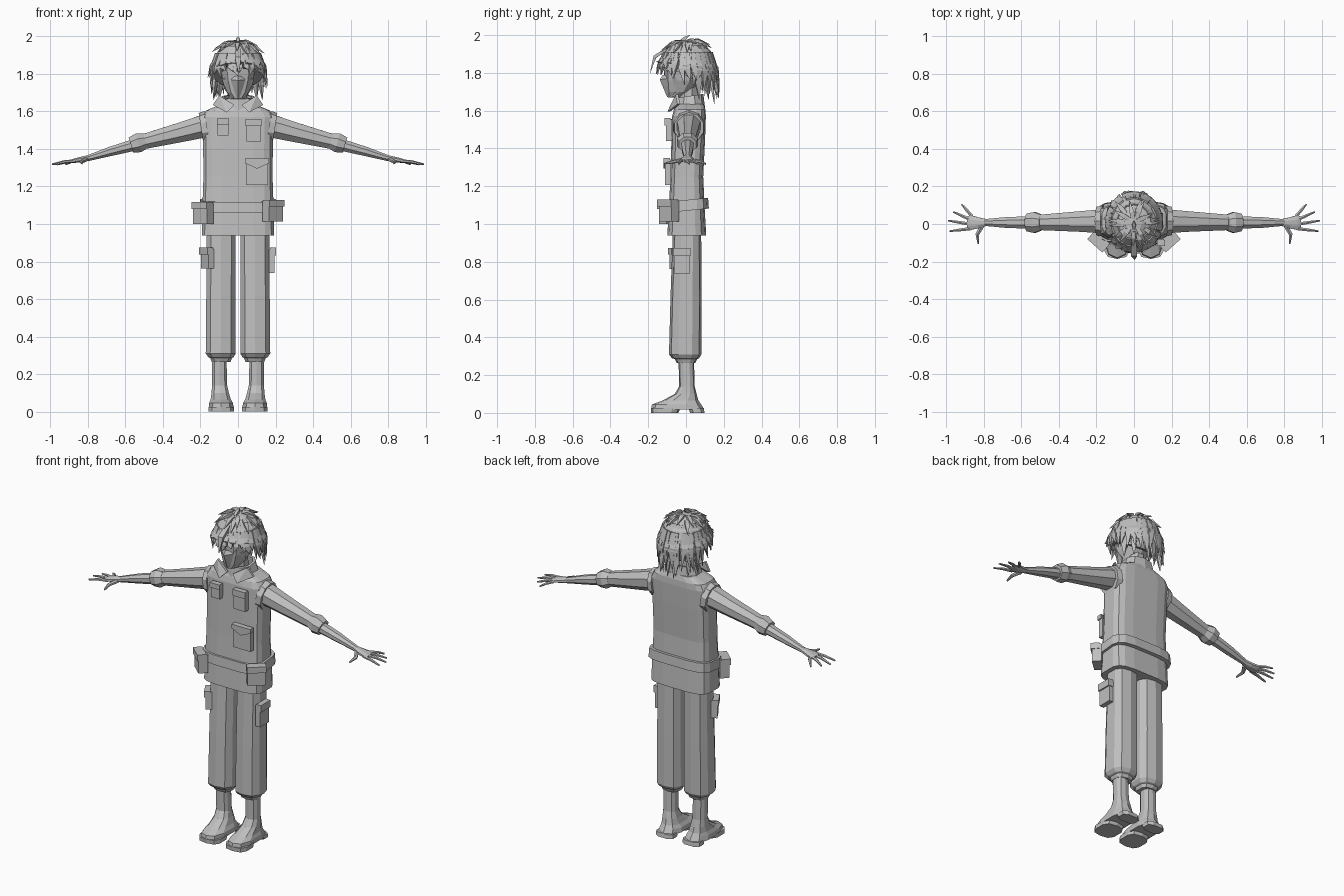
import bpy, bmesh, math, random
from mathutils import Vector as V, Matrix as M

if "Cube" in bpy.data.objects:
    bpy.data.objects.remove(bpy.data.objects["Cube"])

random.seed(4)
grey = bpy.data.materials.new("plain grey")
grey.diffuse_color = (0.52, 0.52, 0.52, 1)
grey.use_nodes = True
grey.node_tree.nodes["Principled BSDF"].inputs["Base Color"].default_value = grey.diffuse_color


def finish(bm, name):
    bmesh.ops.recalc_face_normals(bm, faces=bm.faces[:])
    me = bpy.data.meshes.new(name)
    bm.to_mesh(me)
    bm.free()
    me.materials.append(grey)
    ob = bpy.data.objects.new(name, me)
    bpy.context.collection.objects.link(ob)


def oval(c, u, v, n, p=2.0):
    """Superellipse ring around c spanned by half-axes u and v."""
    pts = []
    for i in range(n):
        a = 2 * math.pi * (i + 0.5) / n
        k = [math.copysign(abs(f) ** (2 / p), f) for f in (math.cos(a), math.sin(a))]
        pts.append(V(c) + V(u) * k[0] + V(v) * k[1])
    return pts


def loft(bm, rings, caps=True):
    vs = [[bm.verts.new(p) for p in r] for r in rings]
    n = len(vs[0])
    for a, b in zip(vs, vs[1:]):
        for i in range(n):
            bm.faces.new((a[i], a[(i + 1) % n], b[(i + 1) % n], b[i]))
    if caps:
        bm.faces.new(vs[0])
        bm.faces.new(vs[-1])


def column(bm, rows, n, p=2.0, tilt=0.0, caps=True):
    """Upright loft, rows are (z, cx, half x, front y, back y)."""
    rings = []
    for z, cx, hx, y0, y1 in rows:
        r = oval((cx, (y0 + y1) / 2, z), (hx, 0, 0), (0, (y1 - y0) / 2, 0), n, p)
        rings.append([q + V((0, 0, tilt * q.y)) for q in r])
    loft(bm, rings, caps)


def tube(bm, path, radii, n, ref=(0, 0, 1)):
    """Loft along a path, radii are (across, along ref)."""
    path = [V(p) for p in path]
    rings = []
    for i, p in enumerate(path):
        t = (path[min(i + 1, len(path) - 1)] - path[max(i - 1, 0)]).normalized()
        u = V(ref).cross(t).normalized()
        rings.append(oval(p, u * radii[i][0], t.cross(u) * radii[i][1], n))
    loft(bm, rings)


def hull(bm, pts):
    bmesh.ops.convex_hull(bm, input=[bm.verts.new(p) for p in pts])


def pocket(name, c, size, deg=0, tri=False):
    """Box with a flap; its face looks along -y before turning by deg."""
    bm = bmesh.new()
    w, d, h = size
    m = M.Translation(c) @ M.Rotation(math.radians(deg), 4, 'Z')
    bmesh.ops.create_cube(bm, size=1, matrix=m @ M.Diagonal((w, d, h, 1)))
    W, f, top = w * 0.54, -d / 2 - 0.008, h / 2 + 0.006
    low = [(0, 0.02)] if tri else [(-W, h * 0.22), (W, h * 0.22)]
    prof = [(-W, top), (W, top)] + low
    if tri:
        prof += [(-W, h * 0.36), (W, h * 0.36)]
    hull(bm, [m @ V((x, y, z)) for x, z in prof for y in (f, d * 0.3)])
    finish(bm, name)


# Vest with flared hem
bm = bmesh.new()
column(bm, [(0.94, 0, .195, -.10, .108), (1.08, 0, .192, -.092, .10), (1.25, 0, .186, -.083, .092),
            (1.45, 0, .188, -.078, .102), (1.57, 0, .192, -.074, .106), (1.605, 0, .172, -.065, .104),
            (1.635, 0, .10, -.05, .095)], 16, 4)
finish(bm, "vest")

# Belt, rising towards the back
bm = bmesh.new()
column(bm, [(1.07, 0, .207, -.104, .122), (1.127, 0, .203, -.10, .118)], 16, 4, tilt=0.1)
finish(bm, "belt")

# Neck and stand-up collar with two points
bm = bmesh.new()
column(bm, [(1.58, 0, .052, -.04, .07), (1.76, 0, .05, -.04, .06)], 8)
finish(bm, "neck")
bm = bmesh.new()
column(bm, [(1.605, 0, .115, -.065, .10), (1.675, 0, .09, -.058, .092), (1.675, 0, .075, -.045, .08),
            (1.605, 0, .09, -.05, .085)], 10, 2.4, tilt=0.15, caps=False)
finish(bm, "collar")
for s, side in ((1, "left"), (-1, "right")):
    bm = bmesh.new()
    hull(bm, [(s * x, y + d, z) for x, y, z in ((.135, -.045, 1.635), (.10, -.055, 1.685), (.02, -.08, 1.635),
                                              (.06, -.098, 1.595)) for d in (0, .014)])
    finish(bm, side + "_collar_point")

    # Trouser leg with drawn-in hem
    bm = bmesh.new()
    column(bm, [(.265, s * .09, .052, -.05, .05), (.285, s * .09, .06, -.06, .06), (.29, s * .091, .07, -.075, .07),
                (.31, s * .092, .083, -.09, .082), (.62, s * .091, .081, -.082, .083),
                (1.0, s * .089, .08, -.068, .08)], 10, 2.7)
    finish(bm, side + "_trouser_leg")

    # Boot with ankle shaft, front sole and heel
    bm = bmesh.new()
    column(bm, [(.018, s * .09, .069, -.186, .097), (.045, s * .09, .066, -.18, .08), (.065, s * .092, .056, -.125, .066),
                (.10, s * .095, .048, -.06, .056), (.14, s * .098, .042, -.036, .046),
                (.29, s * .10, .04, -.04, .042)], 10, 2.6)
    column(bm, [(0, s * .09, .07, -.184, -.04), (.025, s * .09, .07, -.186, -.03)], 10, 3)
    column(bm, [(0, s * .09, .06, .02, .10), (.025, s * .09, .06, .01, .097)], 8, 3)
    finish(bm, side + "_boot")

    # Sleeve, armhole trim, rolled cuff, forearm
    bm = bmesh.new()
    tube(bm, [(s * .15, .015, 1.53), (s * .30, .013, 1.49), (s * .52, .008, 1.435)],
         [(.07, .068), (.058, .057), (.043, .042)], 8)
    finish(bm, side + "_sleeve")
    bm = bmesh.new()
    tube(bm, [(s * .165, .016, 1.515), (s * .197, .016, 1.51)], [(.086, .088), (.08, .082)], 10)
    finish(bm, side + "_armhole_trim")
    bm = bmesh.new()
    tube(bm, [(s * .495, .008, 1.442), (s * .53, .008, 1.433), (s * .57, .008, 1.42)],
         [(.046, .044), (.06, .056), (.05, .046)], 8)
    finish(bm, side + "_cuff")
    bm = bmesh.new()
    tube(bm, [(s * .55, .008, 1.422), (s * .68, .008, 1.387), (s * .80, .008, 1.351)],
         [(.036, .034), (.031, .027), (.019, .017)], 8)
    finish(bm, side + "_forearm")

    # Hand with spread fingers
    bm = bmesh.new()
    tube(bm, [(s * .785, .008, 1.355), (s * .83, .006, 1.345), (s * .87, .008, 1.338), (s * .888, .008, 1.334)],
         [(.019, .016), (.032, .016), (.042, .013), (.036, .009)], 8)
    for y0, x1, y1 in ((.043, .918, .104), (.02, .962, .064), (-.002, .99, .018), (-.024, .982, -.038)):
        a, b = V((s * .865, y0, 1.337)), V((s * x1, y1, 1.318))
        tube(bm, [a, a.lerp(b, .5) + V((0, 0, .004)), b], [(.010, .009), (.009, .008), (.005, .005)], 6)
    tube(bm, [(s * .81, -.01, 1.343), (s * .835, -.055, 1.332), (s * .83, -.105, 1.322)],
         [(.014, .011), (.011, .01), (.005, .005)], 6)
    finish(bm, side + "_hand")

# Pockets and belt pouches
pocket("right_chest_pocket", (-.08, -.09, 1.513), (.06, .03, .085))
pocket("left_chest_pocket", (.083, -.09, 1.497), (.078, .03, .115))
pocket("lower_vest_pocket", (.102, -.095, 1.275), (.118, .03, .135), tri=True)
pocket("right_belt_pouch", (-.185, -.09, 1.055), (.10, .055, .11), -42)
pocket("left_belt_pouch", (.185, -.09, 1.068), (.10, .055, .11), 42)
pocket("right_thigh_pocket", (-.163, -.045, .815), (.08, .035, .105), -60)
pocket("left_thigh_pocket", (.18, -.022, .803), (.085, .03, .13), 90)

# Head and wedge-shaped lower face
bm = bmesh.new()
column(bm, [(1.67, 0, .03, -.095, -.03), (1.70, 0, .06, -.102, .03), (1.76, 0, .084, -.112, .085),
            (1.85, 0, .10, -.118, .11), (1.93, 0, .08, -.08, .09)], 10, 2.2)
finish(bm, "head")
bm = bmesh.new()
hull(bm, [(s * x, y, z) for s in (1, -1) for x, y, z in ((.086, -.055, 1.775), (.07, -.02, 1.715), (.04, -.065, 1.675))]
     + [(0, -.122, 1.79), (0, -.139, 1.765), (0, -.10, 1.672)])
finish(bm, "lower_face")

# Hair cap, cut low at the back and high at the front
C, R = V((0, .01, 1.83)), V((.14, .15, .145))
bm = bmesh.new()
bmesh.ops.create_uvsphere(bm, u_segments=14, v_segments=10, radius=1, matrix=M.Translation(C) @ M.Diagonal((*R, 1)))
bmesh.ops.bisect_plane(bm, geom=bm.verts[:] + bm.edges[:] + bm.faces[:], plane_co=(0, -.13, 1.85),
                       plane_no=(0, -.13, -.26), clear_outer=True)
bmesh.ops.holes_fill(bm, edges=bm.edges[:])
finish(bm, "hair_cap")


def on_cap(a, elev, k=1.0):
    """Point on the cap; angle a is 0 at the front."""
    e = math.radians(elev)
    return C + V((math.sin(a) * math.cos(e) * R.x, -math.cos(a) * math.cos(e) * R.y, math.sin(e) * R.z)) * k


def strand(bm, a, root, mid, tip, w):
    out = V((math.sin(a), -math.cos(a), .25))
    tube(bm, [root, mid, tip], [(w * .8, .012), (w, .012), (.001, .001)], 4, out)


# Hanging hair: fringe, sides and long back
bm = bmesh.new()
for layer, (count, elev, lift) in enumerate(((30, 18, 0), (24, 38, .05))):
    for i in range(count):
        a = 2 * math.pi * (i + random.uniform(.2, .8)) / count
        back = (1 - math.cos(a)) / 2
        z = 1.805 - .07 * min(1, 2 * back) - .06 * max(0, 2 * back - 1) + lift + random.uniform(-.02, .025)
        mid = on_cap(a, elev * .1 + 5 * layer, 1.04)
        mid.z -= .03 * back
        k = random.uniform(1.02, 1.14) + .03 * layer
        b = a + random.uniform(-.15, .15)
        tip = V((C.x + math.sin(b) * R.x * k, C.y - math.cos(b) * R.y * k, z))
        strand(bm, a, on_cap(a, elev + 15, .98), mid, tip, random.uniform(.018, .026))
for s in (-1, 1):
    for x, y, z in ((.13, .07, 1.66), (.10, .12, 1.66), (.05, .175, 1.665), (.02, .15, 1.635)):
        a = math.atan2(x, -y)
        strand(bm, a, on_cap(a, 5, .95), V((s * x * .95, y * .92, 1.74)) if s > 0 else V((-x * .95, y * .92, 1.74)),
               V((s * x, y, z)), .022) if s > 0 else \
            strand(bm, -a, on_cap(-a, 5, .95), V((-x * .95, y * .92, 1.74)), V((-x, y, z)), .022)
strand(bm, 0, on_cap(0, 45, .98), V((0, -.165, 1.885)), V((.004, -.19, 1.80)), .024)
finish(bm, "hanging_hair")

# Short tufts on the crown
bm = bmesh.new()
for i in range(16):
    a = 2 * math.pi * (i + random.random()) / 16
    e = random.uniform(48, 72)
    strand(bm, a, on_cap(a, e + 12, .97), on_cap(a, e, 1.05), on_cap(a, e - 24, random.uniform(1.1, 1.17)), .018)
strand(bm, 0, on_cap(0, 75, .97), on_cap(0, 84, 1.06), V((0, .02, 2.0)), .014)
finish(bm, "crown_tufts")
